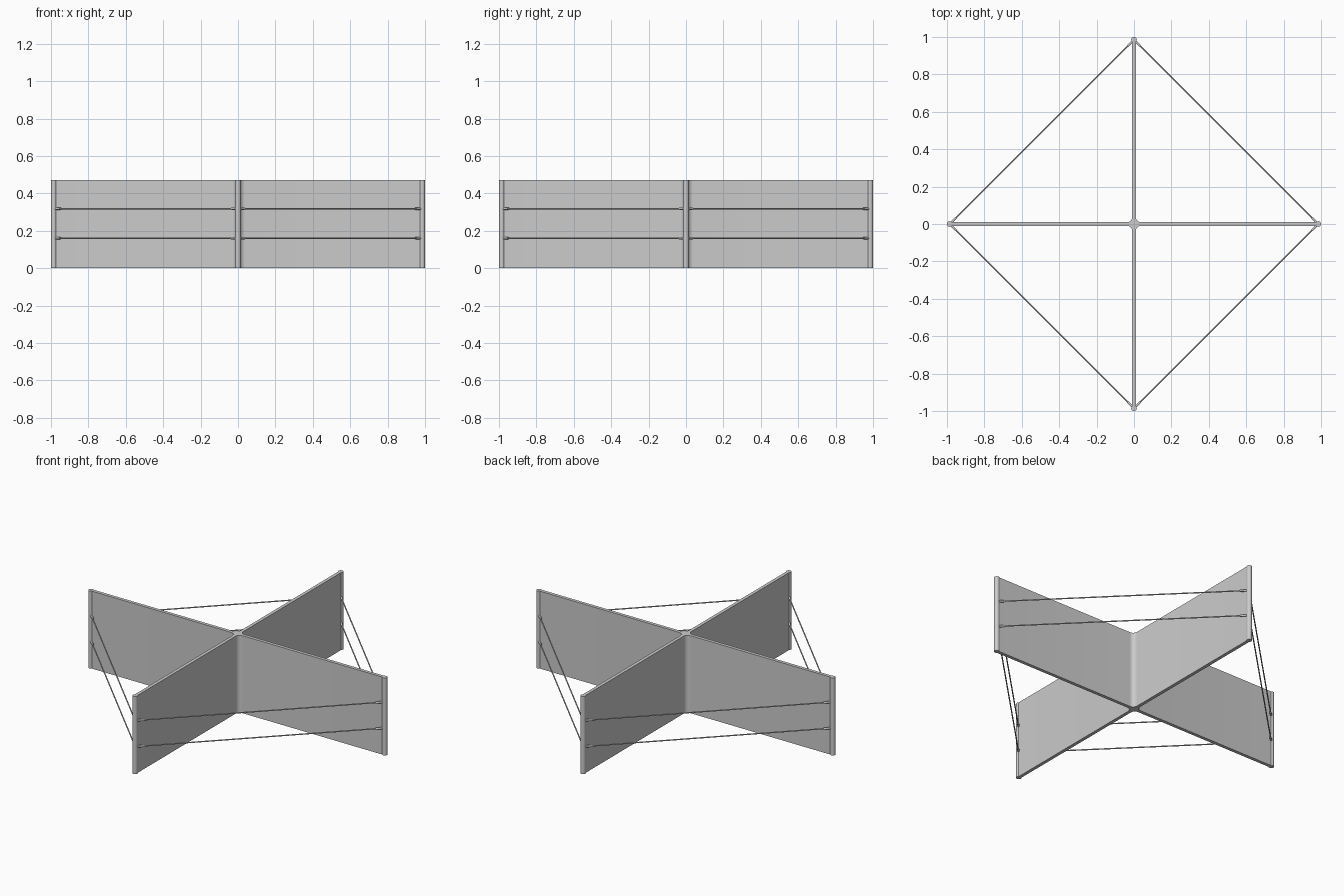
import bpy, bmesh, math
from mathutils import Vector

if "Cube" in bpy.data.objects:
    bpy.data.objects.remove(bpy.data.objects["Cube"])

H = 0.47          # overall height
T = 0.01          # half thickness of a panel
R = 0.028         # radius of the concave hub fillets
POST_R = 0.015
END = 1.0 - POST_R

metal = bpy.data.materials.new("light grey metal")
metal.diffuse_color = (0.6, 0.6, 0.6, 1)
metal.use_nodes = True
metal.node_tree.nodes["Principled BSDF"].inputs["Base Color"].default_value = metal.diffuse_color


def finish(ob, name):
    ob.name = name
    ob.data.materials.append(metal)
    bpy.ops.object.select_all(action='DESELECT')
    ob.select_set(True)
    bpy.context.view_layer.objects.active = ob
    bpy.ops.object.shade_smooth_by_angle(angle=math.radians(35))


def rod(name, a, b, radius, sides):
    a, b = Vector(a), Vector(b)
    d = b - a
    bpy.ops.mesh.primitive_cylinder_add(vertices=sides, radius=radius,
                                        depth=d.length, location=(a + b) / 2)
    ob = bpy.context.object
    ob.rotation_euler = d.to_track_quat('Z', 'Y').to_euler()
    finish(ob, name)


def corner(k, r):
    a = k * math.pi / 2
    return Vector((r * math.cos(a), r * math.sin(a), 0))


# Cross panels: one profile with filleted inner corners, extruded upwards
quarter = [Vector((END, -T)), Vector((END, T))]
for i in range(9):
    a = math.radians(270 - 90 * i / 8)
    quarter.append(Vector((T + R + R * math.cos(a), T + R + R * math.sin(a))))
bm = bmesh.new()
outline = []
for k in range(4):
    c, s = round(math.cos(k * math.pi / 2)), round(math.sin(k * math.pi / 2))
    outline += [bm.verts.new((c * p.x - s * p.y, s * p.x + c * p.y, 0)) for p in quarter]
base = bm.faces.new(outline)
top = bmesh.ops.extrude_face_region(bm, geom=[base])
bmesh.ops.translate(bm, vec=(0, 0, H),
                    verts=[g for g in top["geom"] if isinstance(g, bmesh.types.BMVert)])
bmesh.ops.recalc_face_normals(bm, faces=bm.faces)
mesh = bpy.data.meshes.new("cross_panels")
bm.to_mesh(mesh)
bm.free()
panels = bpy.data.objects.new("cross_panels", mesh)
bpy.context.collection.objects.link(panels)
finish(panels, "cross_panels")

for k in range(4):
    # Rounded post on the end of each panel
    p, q = corner(k, END), corner(k + 1, END)
    rod(f"end_post_{k}", p, p + Vector((0, 0, H)), POST_R, 24)
    # Two tie cables to the next post, with a sleeve at each end
    along = (q - p).normalized()
    for row, z in enumerate((0.16, 0.318)):
        up = Vector((0, 0, z))
        rod(f"cable_{k}_{row}", p + up, q + up, 0.0035, 10)
        rod(f"cable_sleeve_a_{k}_{row}", p + up, p + up + along * 0.05, 0.006, 12)
        rod(f"cable_sleeve_b_{k}_{row}", q + up, q + up - along * 0.05, 0.006, 12)
